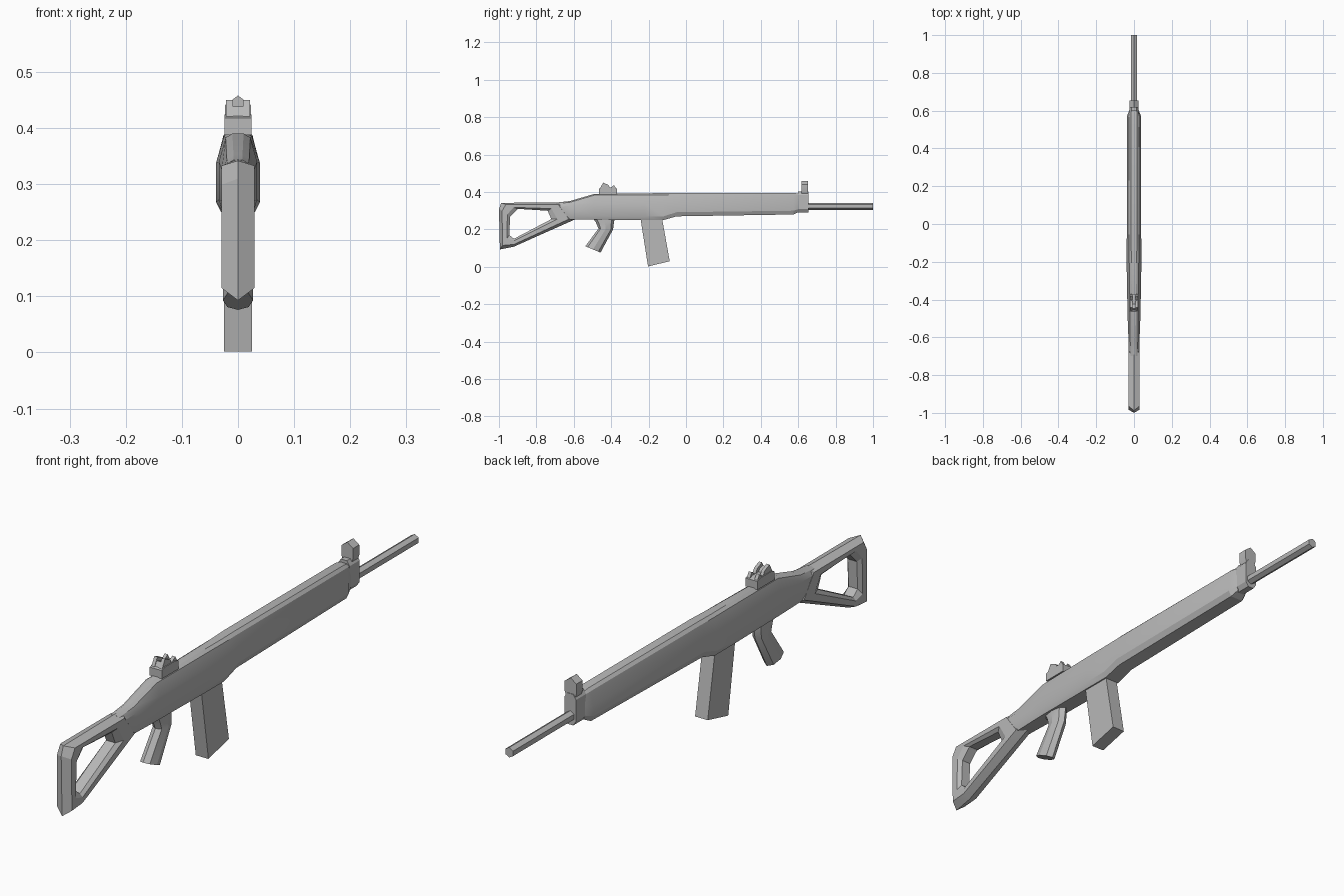
import bpy, bmesh, math
from mathutils import Vector

if "Cube" in bpy.data.objects:
    bpy.data.objects.remove(bpy.data.objects["Cube"], do_unlink=True)

# One plain grey finish
grey = bpy.data.materials.new("plain grey")
grey.use_nodes = True
COLOR = (0.48, 0.48, 0.48, 1)
grey.diffuse_color = COLOR
bsdf = next(n for n in grey.node_tree.nodes if n.type == 'BSDF_PRINCIPLED')
bsdf.inputs["Base Color"].default_value = COLOR


def loft(name, rings, closed=False):
    """Skin a list of equal-length rings; cap the ends unless closed."""
    bm = bmesh.new()
    loops = [[bm.verts.new(p) for p in ring] for ring in rings]
    n, m = len(loops), len(loops[0])
    for i in range(n if closed else n - 1):
        a, b = loops[i], loops[(i + 1) % n]
        for j in range(m):
            k = (j + 1) % m
            bm.faces.new((a[j], a[k], b[k], b[j]))
    if not closed:
        bm.faces.new(loops[0])
        bm.faces.new(loops[-1])
    bmesh.ops.recalc_face_normals(bm, faces=bm.faces)
    mesh = bpy.data.meshes.new(name)
    bm.to_mesh(mesh)
    bm.free()
    mesh.materials.append(grey)
    ob = bpy.data.objects.new(name, mesh)
    bpy.context.collection.objects.link(ob)
    bpy.ops.object.select_all(action='DESELECT')
    ob.select_set(True)
    bpy.context.view_layer.objects.active = ob
    bpy.ops.object.shade_smooth_by_angle(angle=math.radians(22))
    return ob


def mirrored(half, y):
    """Full cross-section at y from its +x half, listed top to bottom."""
    return [(x, y, z) for x, z in half] + [(-x, y, z) for x, z in reversed(half)]


def side_prism(name, profile, w):
    """Extrude a (y, z) profile to half-width w on both sides."""
    return loft(name, [[(s * w, y, z) for y, z in profile] for s in (-1, 1)])


# Receiver and handguard: y, top, shoulder, upper side, lower side, bottom,
# then half-widths of top, shoulder, side and bottom
stations = [
    (-0.70, 0.343, 0.337, 0.322, 0.275, 0.255, 0.008, 0.018, 0.028, 0.020),
    (-0.62, 0.352, 0.345, 0.325, 0.270, 0.252, 0.008, 0.020, 0.029, 0.024),
    (-0.49, 0.390, 0.383, 0.340, 0.272, 0.252, 0.010, 0.022, 0.034, 0.028),
    (-0.22, 0.393, 0.385, 0.338, 0.268, 0.250, 0.013, 0.025, 0.039, 0.030),
    (-0.12, 0.394, 0.385, 0.337, 0.270, 0.250, 0.015, 0.026, 0.039, 0.030),
    (-0.05, 0.396, 0.386, 0.336, 0.292, 0.270, 0.016, 0.026, 0.038, 0.028),
    (0.575, 0.396, 0.387, 0.338, 0.300, 0.280, 0.016, 0.026, 0.036, 0.026),
    (0.605, 0.390, 0.382, 0.340, 0.310, 0.295, 0.014, 0.020, 0.024, 0.018),
]
loft("receiver", [mirrored([(wt, zt), (wh, zh), (ws, zu), (ws, zl), (wb, zb)], y)
                  for y, zt, zh, zu, zl, zb, wt, wh, ws, wb in stations])

# Skeleton stock: ridged frame around an open hole
outer = [(-1.0, .31), (-.988, .342), (-.66, .345), (-.59, .255), (-.92, .108), (-.995, .093)]
inner = [(-.94, .27), (-.90, .31), (-.74, .30), (-.72, .255), (-.92, .15), (-.945, .17)]
frame = []
for o, i in zip(outer, inner):
    o, i = Vector(o), Vector(i)
    edge, lip = o.lerp(i, 0.28), o.lerp(i, 0.75)
    frame.append([(0, *o), (.029, *edge), (.029, *lip), (.018, *i),
                  (-.018, *i), (-.029, *lip), (-.029, *edge)])
loft("stock", frame, closed=True)

# Magazine
side_prism("magazine", [(-.245, .27), (-.13, .27), (-.087, .03), (-.203, .002)], .025)

# Pistol grip: rounded sections given by rear and front points, half-width
grip = []
for rear, front, w in [((-.50, .262), (-.38, .262), .022), ((-.482, .238), (-.385, .24), .024),
                       ((-.468, .205), (-.39, .20), .025), ((-.538, .11), (-.457, .076), .027)]:
    r, f = Vector(rear), Vector(front)
    c, h = (r + f) / 2, (f - r) / 2
    grip.append([(w * math.sin(a), *(c + h * math.cos(a)))
                 for a in (k * math.tau / 8 for k in range(8))])
loft("grip", grip)

# Barrel
loft("barrel", [[(.018 * math.cos(k * math.tau / 6 + math.pi / 6), y,
                  .323 + .018 * math.sin(k * math.tau / 6 + math.pi / 6)) for k in range(6)]
                for y in (.60, 1.0)])

# Front sight: collar around the barrel and a pointed post
collar = [(.012, .402), (.023, .385), (.023, .308), (.012, .291)]
loft("front_sight_collar", [mirrored(collar, y) for y in (.598, .655)])
post = [(0, .458), (.023, .441), (.023, .405), (.016, .385),
        (-.016, .385), (-.023, .405), (-.023, .441)]
loft("front_sight_post", [[(x, y, z) for x, z in post] for y in (.618, .653)])

# Rear sight: base with a tilted drum and a notch
side_prism("rear_sight_base", [(-.465, .388), (-.37, .388), (-.37, .418),
                               (-.39, .424), (-.45, .424), (-.465, .418)], .024)
drum_profile = [(-.462, .415), (-.443, .450), (-.415, .438), (-.405, .422),
                (-.385, .437), (-.372, .415)]
for s, side in ((-1, "right"), (1, "left")):
    loft("rear_sight_ear_" + side, [[(s * x, y, z) for y, z in drum_profile]
                                    for x in (.009, .021)])
side_prism("rear_sight_bridge", [(-.462, .412), (-.447, .438), (-.43, .432), (-.415, .412)], .012)
